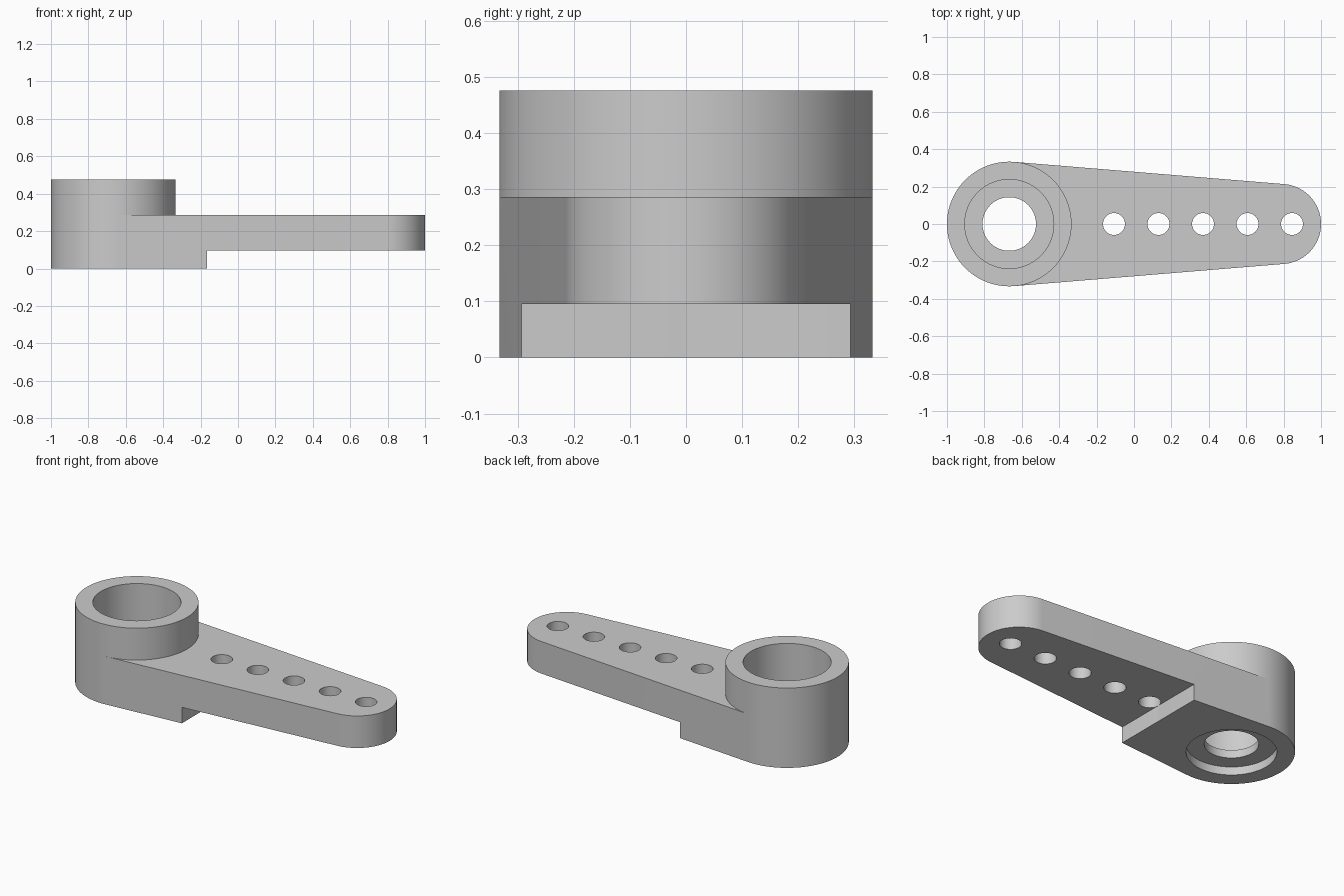
import bpy, bmesh, math

if "Cube" in bpy.data.objects:
    bpy.data.objects.remove(bpy.data.objects["Cube"])

HUB_X, HUB_R = -0.667, 0.333
TIP_X, TIP_R = 0.786, 0.214
TOP, ARM_TOP, ARM_BOTTOM = 0.476, 0.286, 0.095
PAD_END = -0.165
PHI = math.acos((HUB_R - TIP_R) / (TIP_X - HUB_X))  # angle of the tangent points

grey = bpy.data.materials.new("grey plastic")
grey.diffuse_color = (0.6, 0.6, 0.6, 1)
grey.use_nodes = True
grey.node_tree.nodes["Principled BSDF"].inputs["Base Color"].default_value = grey.diffuse_color


def arc(cx, r, a0, a1, n):
    return [(cx + r * math.cos(a0 + (a1 - a0) * i / n),
             r * math.sin(a0 + (a1 - a0) * i / n)) for i in range(n + 1)]


def prism(name, outline, z0, z1):
    bm = bmesh.new()
    base = bm.faces.new([bm.verts.new((x, y, z0)) for x, y in outline])
    res = bmesh.ops.extrude_face_region(bm, geom=[base])
    verts = [v for v in res["geom"] if isinstance(v, bmesh.types.BMVert)]
    bmesh.ops.translate(bm, verts=verts, vec=(0, 0, z1 - z0))
    bmesh.ops.recalc_face_normals(bm, faces=bm.faces)
    mesh = bpy.data.meshes.new(name)
    bm.to_mesh(mesh)
    bm.free()
    mesh.materials.append(grey)
    ob = bpy.data.objects.new(name, mesh)
    bpy.context.collection.objects.link(ob)
    return ob


def bore(name, x, r, z0, z1, n):
    return prism(name, arc(x, r, 0, math.tau, n)[:-1], z0, z1)


# Full-height body: round hub tapering to a round tip
outline = arc(HUB_X, HUB_R, PHI, math.tau - PHI, 72) + arc(TIP_X, TIP_R, -PHI, PHI, 48)
horn = prism("horn_arm", outline, 0, TOP)

# Space above the arm, in front of the hub
far = [(HUB_X + 0.6 * math.cos(PHI), s * 0.6 * math.sin(PHI)) for s in (1, -1)]
above = arc(HUB_X, HUB_R, -PHI, PHI, 64) + [far[0], (1.3, 0.6), (1.3, -0.6), far[1]]
cutters = [prism("above_arm_cutter", above, ARM_TOP, 0.7)]

# Space below the arm, beyond the pad
below = [(PAD_END, -0.6), (1.3, -0.6), (1.3, 0.6), (PAD_END, 0.6)]
cutters.append(prism("below_arm_cutter", below, -0.2, ARM_BOTTOM))

# Stepped hub bore: wide from the top, shallow recess below, narrow through hole
cutters.append(bore("top_bore_cutter", HUB_X, 0.238, 0.095, 0.7, 96))
cutters.append(bore("recess_cutter", HUB_X, 0.238, -0.2, 0.048, 96))
cutters.append(bore("screw_hole_cutter", HUB_X, 0.143, -0.3, 0.6, 72))

# Row of linkage holes
for i in range(5):
    cutters.append(bore("link_hole_cutter", -0.107 + 0.238 * i, 0.0585, -0.3, 0.6, 40))

bpy.context.view_layer.objects.active = horn
for c in cutters:
    mod = horn.modifiers.new("cut", 'BOOLEAN')
    mod.operation, mod.solver, mod.object = 'DIFFERENCE', 'EXACT', c
    bpy.ops.object.modifier_apply(modifier=mod.name)
    bpy.data.objects.remove(c)

bpy.ops.object.select_all(action='DESELECT')
horn.select_set(True)
bpy.ops.object.shade_smooth_by_angle(angle=math.radians(30))
